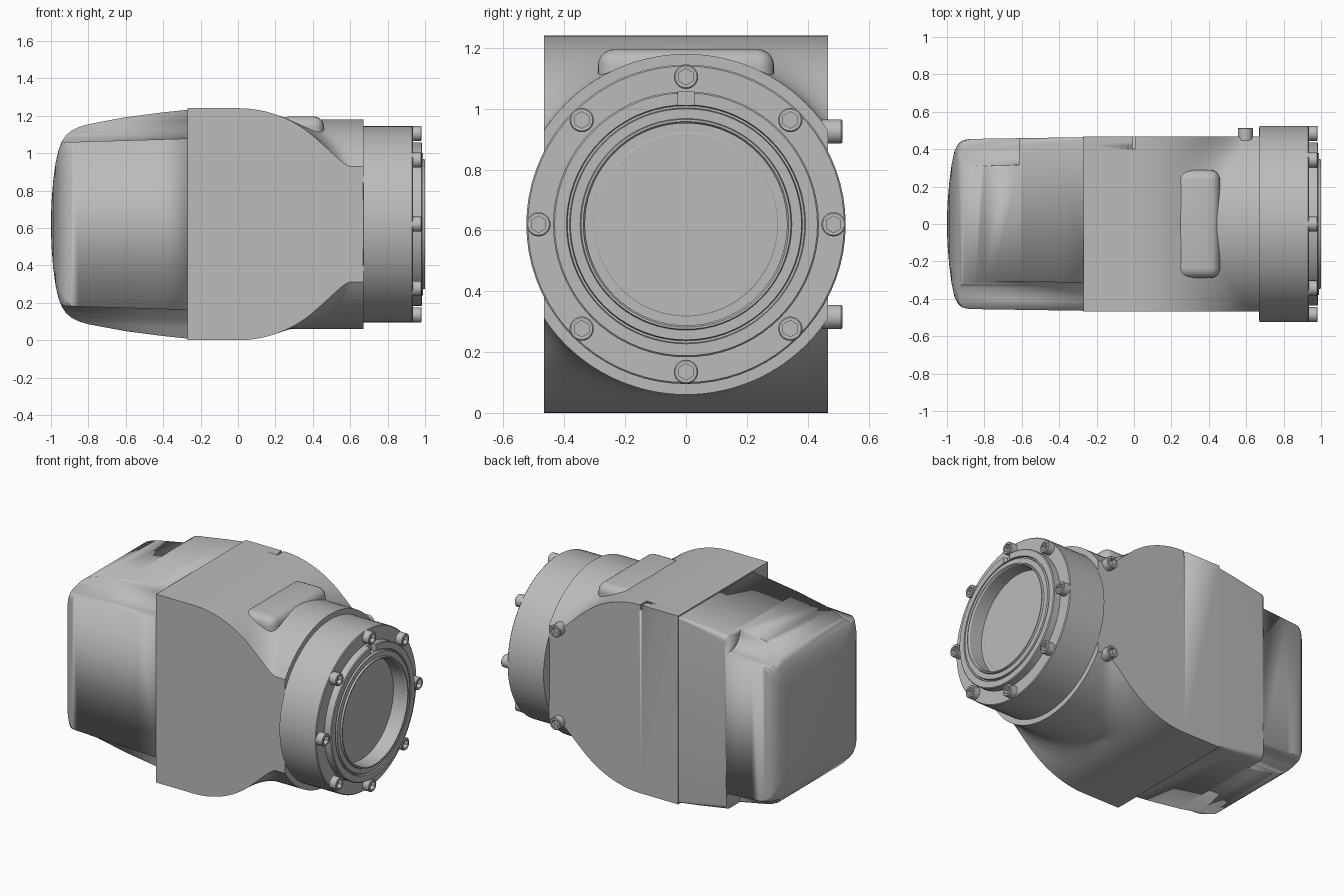
import bpy, bmesh, math
from mathutils import Matrix, Vector

if "Cube" in bpy.data.objects:
    bpy.data.objects.remove(bpy.data.objects["Cube"], do_unlink=True)

AXIS = 0.62      # height of the main axis
HALF = 0.467     # half width of the housing

metal = bpy.data.materials.new("cast grey")
metal.use_nodes = True
GREY = (0.5, 0.5, 0.5, 1)
metal.diffuse_color = GREY
metal.node_tree.nodes["Principled BSDF"].inputs["Base Color"].default_value = GREY


def finish(bm, name, angle=30):
    bmesh.ops.recalc_face_normals(bm, faces=bm.faces[:])
    mesh = bpy.data.meshes.new(name)
    bm.to_mesh(mesh)
    bm.free()
    mesh.materials.append(metal)
    ob = bpy.data.objects.new(name, mesh)
    bpy.context.collection.objects.link(ob)
    smooth(ob, angle)
    return ob


def smooth(ob, angle=30):
    bpy.ops.object.select_all(action='DESELECT')
    ob.select_set(True)
    bpy.context.view_layer.objects.active = ob
    bpy.ops.object.shade_smooth_by_angle(angle=math.radians(angle))


def loft(name, sections, angle=30):
    """Closed loops of points, skinned in order and capped at both ends."""
    bm = bmesh.new()
    loops = [[bm.verts.new(p) for p in s] for s in sections]
    n = len(loops[0])
    for a, b in zip(loops, loops[1:]):
        for i in range(n):
            j = (i + 1) % n
            bm.faces.new((a[i], a[j], b[j], b[i]))
    bm.faces.new(loops[0])
    bm.faces.new(loops[-1])
    return finish(bm, name, angle)


def box(name, lo, hi, bevel=0):
    lo, hi = Vector(lo), Vector(hi)
    bm = bmesh.new()
    bmesh.ops.create_cube(bm, size=1)
    bmesh.ops.scale(bm, vec=hi - lo, verts=bm.verts[:])
    bmesh.ops.translate(bm, vec=(lo + hi) / 2, verts=bm.verts[:])
    if bevel:
        bmesh.ops.bevel(bm, geom=bm.edges[:], offset=bevel, segments=5,
                        profile=0.5, affect='EDGES')
    return finish(bm, name)


def cut(ob, cutter):
    mod = ob.modifiers.new("cut", 'BOOLEAN')
    mod.operation = 'DIFFERENCE'
    mod.solver = 'EXACT'
    mod.object = cutter
    bpy.context.view_layer.objects.active = ob
    # cuts go first so that the smoothing stays last in the stack
    bpy.ops.object.modifier_move_to_index(modifier="cut", index=0)
    bpy.ops.object.modifier_apply(modifier="cut")
    bpy.data.objects.remove(cutter, do_unlink=True)


def ring(x, r, n=72):
    return [(x, r * math.sin(2 * math.pi * i / n), AXIS + r * math.cos(2 * math.pi * i / n))
            for i in range(n)]


# Housing: drum and round neck blended together between two flat sides
def half_height(x, y):
    drum = 0.62 if x <= 0 else math.sqrt(max(0.62 ** 2 - x * x, 0))
    neck = math.sqrt(0.56 ** 2 - y * y)
    k = 0.001 + 0.34 * abs(y)
    h = max(k - abs(drum - neck), 0) / k
    return min(max(drum, neck) + h * h * k / 4, 0.62)


def housing_section(x, n=40):
    ys = [HALF * (2 * i / n - 1) for i in range(n + 1)]
    top = [(x, y, AXIS + half_height(x, y)) for y in ys]
    bottom = [(x, y, AXIS - half_height(x, y)) for y in reversed(ys)]
    return top + bottom


stations = [-0.27] + [0.67 * i / 44 for i in range(45)]
housing = loft("housing", [housing_section(x) for x in stations])
cut(housing, box("slot_cutter", (-0.007, 0.4, 1.205), (0.007, 0.5, 1.3)))

# Raised pad on top of the neck
box("top_pad", (0.22, -0.29, 0.95), (0.46, 0.29, 1.196), 0.055)


# Rear cover: rounded rectangles shrinking into a domed end
def cover_section(x, h, w, r, steps=6):
    pts = []
    for q, (sy, sz) in enumerate([(1, 1), (-1, 1), (-1, -1), (1, -1)]):
        for i in range(steps + 1):
            a = math.pi / 2 * (q + i / steps)
            pts.append((x, sy * (w - r) + r * math.cos(a), AXIS + sz * (h - r) + r * math.sin(a)))
    return pts


cover = loft("rear_cover", [cover_section(*s) for s in (
    (-0.265, 0.612, 0.464, 0.01), (-0.4, 0.598, 0.462, 0.02),
    (-0.6, 0.572, 0.459, 0.035), (-0.8, 0.535, 0.456, 0.05),
    (-0.85, 0.52, 0.455, 0.06), (-0.89, 0.5, 0.453, 0.07),
    (-0.92, 0.475, 0.445, 0.08), (-0.943, 0.44, 0.425, 0.08),
    (-0.96, 0.395, 0.39, 0.08), (-0.975, 0.33, 0.32, 0.08),
    (-0.988, 0.235, 0.22, 0.07), (-0.997, 0.12, 0.11, 0.05), (-1, 0.03, 0.03, 0.02))], 40)


# Scooped corner recesses, long at the front and short at the back
def scoop(sy, sz, x_end, r=0.1):
    def section(x, y0, h0):
        arc = [math.pi + math.pi / 2 * i / 8 for i in range(9)]
        pts = [(0.7, 0.9), (y0, 0.9)]
        pts += [(y0 + r + r * math.cos(a), h0 + r + r * math.sin(a)) for a in arc]
        pts.append((0.7, h0))
        return [(x, sy * y, AXIS + sz * h) for y, h in pts]
    return loft("scoop_cutter", [section(-1.1, 0.3, 0.433), section(x_end, 0.315, 0.46)])


for sz in (1, -1):
    cut(cover, scoop(-1, sz, -0.2))
    cut(cover, scoop(1, sz, -0.615))

# Round flange with stepped ring, lip and shallow bore
flange = loft("flange", [ring(x, r) for x, r in (
    (0.66, 0.3), (0.67, 0.525), (0.93, 0.525), (0.935, 0.52), (0.935, 0.437),
    (0.98, 0.437), (0.985, 0.432), (0.985, 0.393), (0.972, 0.39), (0.972, 0.383),
    (0.988, 0.38), (0.988, 0.348), (1.0, 0.345), (1.0, 0.338), (0.99, 0.332),
    (0.9, 0.332), (0.9, 0.303), (0.902, 0.3))])
cut(flange, box("key_cutter", (0.955, -0.027, AXIS + 0.392), (1.05, 0.027, AXIS + 0.45)))


# Socket head bolts
def bolt(name, matrix, n=24):
    def loop(z, r, hexagon=False):
        pts = []
        for i in range(n):
            a = 2 * math.pi * i / n
            s = r
            if hexagon:
                s = r * math.cos(math.pi / 6) / math.cos(a % (math.pi / 3) - math.pi / 6)
            pts.append(matrix @ Vector((s * math.cos(a), s * math.sin(a), z)))
        return pts
    loft(name, [loop(-0.02, 0.04), loop(0.043, 0.04), loop(0.047, 0.036),
                loop(0.047, 0.027, True), loop(0.02, 0.027, True)])


for i in range(8):
    a = math.pi / 4 * i
    place = Matrix.Translation((0.935, 0.485 * math.sin(a), AXIS + 0.485 * math.cos(a)))
    bolt(f"flange_bolt_{i + 1}", place @ Matrix.Rotation(math.pi / 2, 4, 'Y'))

for name, sz in (("upper", 1), ("lower", -1)):
    place = Matrix.Translation((0.595, HALF, AXIS + sz * 0.305))
    bolt(f"{name}_side_bolt", place @ Matrix.Rotation(-math.pi / 2, 4, 'X'))
